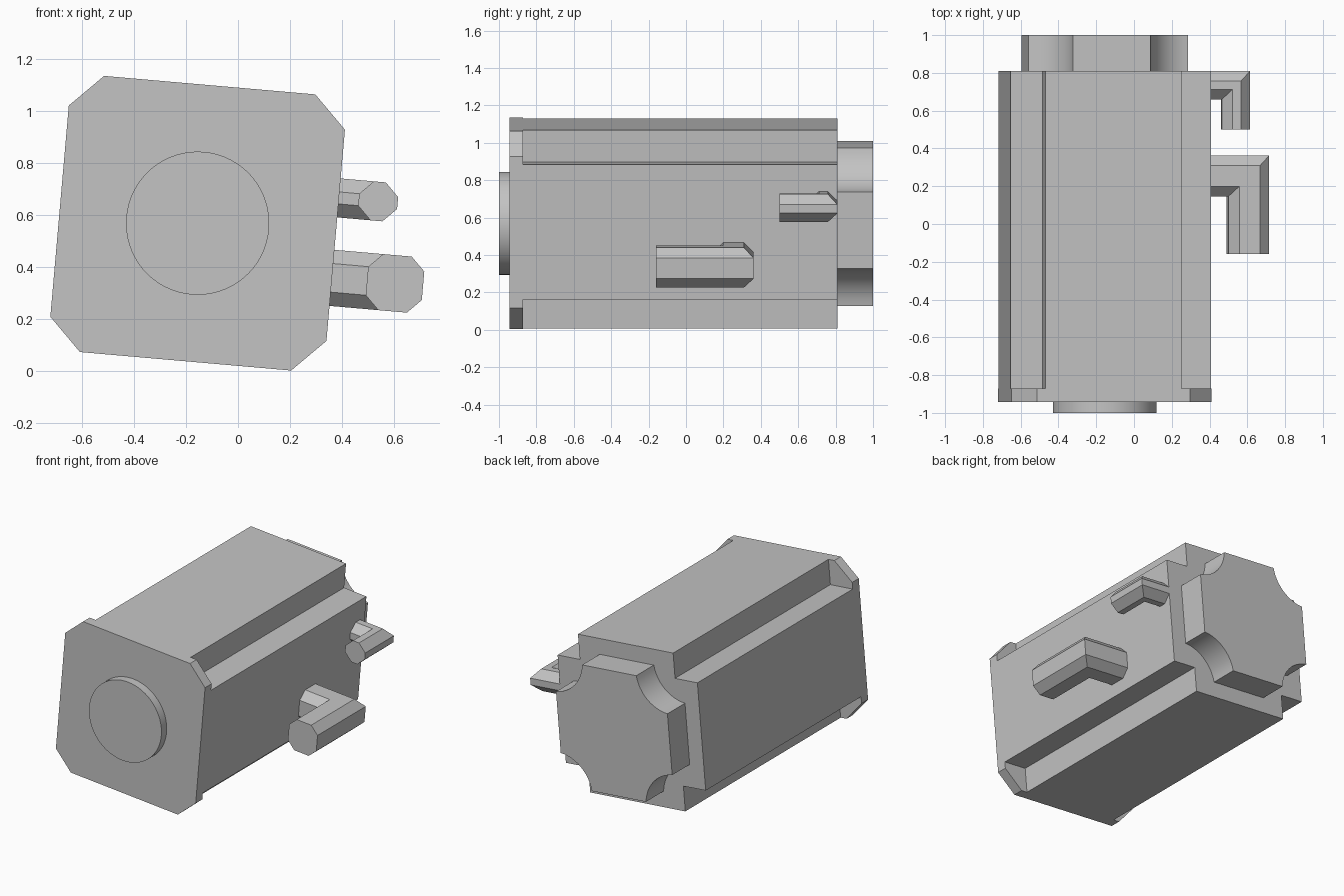
import bpy
import bmesh
import math
from mathutils import Vector

if "Cube" in bpy.data.objects:
    bpy.data.objects.remove(bpy.data.objects["Cube"], do_unlink=True)

TILT = math.radians(5)
AXIS = Vector((-0.155, 0, 0.5685))   # motor axis in the x-z plane

# Single grey paint
grey = bpy.data.materials.new("plain_grey")
grey.use_nodes = True
colour = (0.55, 0.55, 0.55, 1)
grey.diffuse_color = colour
grey.node_tree.nodes["Principled BSDF"].inputs["Base Color"].default_value = colour


def loft(name, rings, smooth=False):
    """Skin a row of matching rings, cap both ends, tilt about the motor axis."""
    bm = bmesh.new()
    loops = [[bm.verts.new(p) for p in ring] for ring in rings]
    n = len(loops[0])
    for a, b in zip(loops, loops[1:]):
        for i in range(n):
            j = (i + 1) % n
            bm.faces.new((a[i], a[j], b[j], b[i]))
    bm.faces.new(loops[0])
    bm.faces.new(loops[-1])
    bmesh.ops.recalc_face_normals(bm, faces=bm.faces)
    mesh = bpy.data.meshes.new(name)
    bm.to_mesh(mesh)
    bm.free()
    mesh.materials.append(grey)
    obj = bpy.data.objects.new(name, mesh)
    bpy.context.collection.objects.link(obj)
    obj.location = AXIS
    obj.rotation_euler = (0, TILT, 0)
    if smooth:
        bpy.ops.object.select_all(action="DESELECT")
        obj.select_set(True)
        bpy.context.view_layer.objects.active = obj
        bpy.ops.object.shade_smooth_by_angle(angle=math.radians(30))
    return obj


def prism(name, outline, y0, y1, smooth=False):
    return loft(name, [[(u, y, v) for u, v in outline] for y in (y0, y1)], smooth)


def four_corners(corner):
    """Repeat the points of one corner by quarter turns."""
    points = []
    for _ in range(4):
        points += corner
        corner = [(-v, u) for u, v in corner]
    return points


def octagon(half, edge):
    return four_corners([(half, edge), (edge, half)])


# Front flange with chamfered corners
prism("front_flange", octagon(0.532, 0.407), -0.943, -0.872)

# Long housing with a square notch along each corner
prism("housing", four_corners([(0.532, 0.362), (0.362, 0.362), (0.362, 0.532)]),
      -0.872, 0.81)

# Round pilot boss
circle = [(0.275 * math.cos(t), 0.275 * math.sin(t))
          for t in (math.tau * i / 64 for i in range(64))]
prism("pilot_boss", circle, -1, -0.943, True)

# Rear cap with scooped corners
SIDE, EDGE, CENTRE, STEPS = 0.424, 0.206, 0.45, 12
radius = math.hypot(CENTRE - EDGE, CENTRE - SIDE)
start = math.atan2(EDGE - CENTRE, SIDE - CENTRE)
end = math.atan2(SIDE - CENTRE, EDGE - CENTRE)
scoop = [(CENTRE + radius * math.cos(t), CENTRE + radius * math.sin(t))
         for t in (start + (end - start) * i / STEPS for i in range(STEPS + 1))]
prism("rear_cap", four_corners(scoop), 0.81, 1, True)


# Octagonal elbow connectors, mitred and pointing forwards
def connector(name, u, v, y, tip, half, edge):
    section = octagon(half, edge)
    loft(name, [[(0.5, y + a, v + b) for a, b in section],
                [(u + a, y + a, v + b) for a, b in section],
                [(u + a, tip, v + b) for a, b in section]])


connector("power_connector", 0.775, -0.164, 0.254, -0.16, 0.108, 0.055)
connector("signal_connector", 0.683, 0.144, 0.735, 0.5, 0.075, 0.023)
